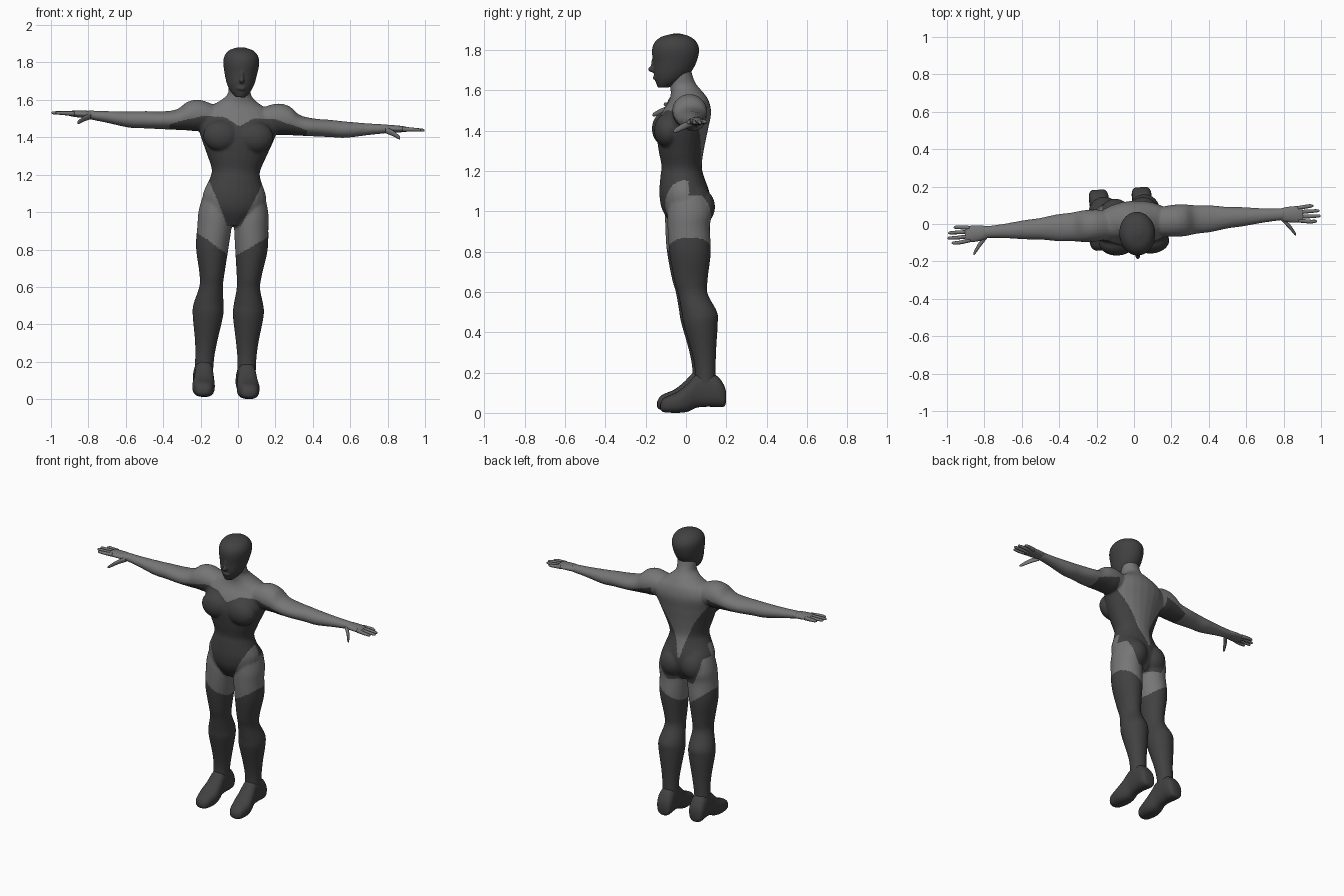
import bpy, bmesh
from math import sin, cos, pi, copysign
from mathutils import Matrix, Vector

cube = bpy.data.objects.get("Cube")
if cube:
    bpy.data.objects.remove(cube)

# Stance: the whole figure leans and turns slightly
POSE = (Matrix.Translation((-.07, 0, .006)) @ Matrix.Rotation(.06, 4, 'Z')
        @ Matrix.Rotation(.047, 4, 'Y'))


def make_material(name, value):
    mat = bpy.data.materials.new(name)
    mat.use_nodes = True
    colour = (value, value, value, 1)
    mat.diffuse_color = colour
    mat.node_tree.nodes["Principled BSDF"].inputs["Base Color"].default_value = colour
    return mat


LIGHT = make_material("light grey", .18)
DARK = make_material("dark grey", .053)


def smooth_rings(rings, steps=5):
    """Catmull-Rom interpolation between the given sections."""
    result = []
    last = len(rings) - 1
    for i in range(last):
        quad = [Vector(rings[min(max(i + k, 0), last)]) for k in (-1, 0, 1, 2)]
        a, b, c, d = quad
        for s in range(steps):
            t = s / steps
            result.append(b + (c - a) * t / 2
                          + (a - b * 2.5 + c * 2 - d / 2) * t ** 2
                          + ((b - c) * 1.5 + (d - a) / 2) * t ** 3)
    result.append(Vector(rings[-1]))
    return result


def loft(bm, rings, axis, side=1, sides=24, power=1):
    """Each ring: position on axis, centre, half width, low edge, high edge."""
    loops = []
    for t, centre, half, low, high in smooth_rings(rings):
        loop = []
        for k in range(sides):
            a = 2 * pi * k / sides
            ca, sa = (copysign(abs(f) ** power, f) for f in (cos(a), sin(a)))
            u = centre + half * ca
            v = (low + high) / 2 + (high - low) / 2 * sa
            x, y, z = {'X': (t, u, v), 'Y': (u, t, v), 'Z': (u, v, t)}[axis]
            loop.append(bm.verts.new((x * side, y, z)))
        loops.append(loop)
    for one, two in zip(loops, loops[1:]):
        for k in range(sides):
            n = (k + 1) % sides
            bm.faces.new((one[k], one[n], two[n], two[k]))
    bm.faces.new(loops[0])
    bm.faces.new(loops[-1])


def ball(bm, centre, size):
    matrix = Matrix.Translation(centre) @ Matrix.Diagonal((*size, 1))
    bmesh.ops.create_uvsphere(bm, u_segments=24, v_segments=16, radius=1, matrix=matrix)


def finish(name, bm, *materials):
    bmesh.ops.recalc_face_normals(bm, faces=bm.faces)
    mesh = bpy.data.meshes.new(name)
    bm.to_mesh(mesh)
    bm.free()
    obj = bpy.data.objects.new(name, mesh)
    bpy.context.collection.objects.link(obj)
    for mat in materials:
        mesh.materials.append(mat)
    mesh.shade_smooth()
    obj.matrix_world = POSE
    return obj


def fuse(obj, voxel, rounds):
    """Melt overlapping volumes into one skin."""
    bpy.context.view_layer.objects.active = obj
    remesh = obj.modifiers.new("fuse", 'REMESH')
    remesh.mode = 'VOXEL'
    remesh.voxel_size = voxel
    remesh.use_smooth_shade = True
    soften = obj.modifiers.new("soften", 'SMOOTH')
    soften.iterations = rounds
    for modifier in ("fuse", "soften"):
        bpy.ops.object.modifier_apply(modifier=modifier)
    obj.data.shade_smooth()


# Sections of the body
TORSO = [(.92, 0, .05, -.07, .07), (1, 0, .15, -.12, .11), (1.08, 0, .17, -.135, .115),
         (1.17, 0, .137, -.13, .085), (1.22, 0, .13, -.125, .075), (1.3, 0, .16, -.14, .085),
         (1.4, 0, .2, -.15, .105), (1.48, 0, .22, -.125, .12), (1.54, 0, .18, -.09, .11),
         (1.58, 0, .11, -.08, .085), (1.62, 0, .065, -.085, .05), (1.66, 0, .06, -.09, .03),
         (1.7, 0, .06, -.09, .02)]
LEG = [(.1, .115, .05, .04, .14), (.21, .113, .051, .037, .14), (.3, .11, .06, .02, .142),
       (.44, .108, .082, -.02, .15), (.5, .107, .08, -.03, .147), (.59, .1, .063, -.047, .1),
       (.66, .1, .067, -.067, .1), (.8, .105, .087, -.092, .115), (.92, .098, .092, -.1, .11),
       (1, .095, .091, -.1, .12), (1.1, .07, .088, -.09, .1), (1.16, .05, .06, -.05, .05)]
ARM = [(.1, 0, .07, 1.45, 1.55), (.2, 0, .085, 1.42, 1.585), (.27, 0, .085, 1.42, 1.575),
       (.33, 0, .077, 1.42, 1.53), (.41, 0, .072, 1.42, 1.515), (.5, 0, .058, 1.42, 1.512),
       (.58, 0, .052, 1.42, 1.507), (.7, 0, .038, 1.44, 1.503), (.81, 0, .031, 1.457, 1.502)]
FOOT = [(-.135, .122, .02, .015, .045), (-.115, .122, .045, .003, .075),
        (-.05, .12, .06, 0, .105), (0, .117, .056, .005, .145), (.045, .115, .05, .025, .19),
        (.1, .115, .051, .03, .2), (.15, .115, .053, .028, .18), (.18, .115, .045, .03, .14),
        (.19, .115, .03, .045, .11)]
PALM = [(.78, 0, .03, 1.46, 1.498), (.82, -.003, .04, 1.46, 1.5),
        (.87, -.005, .044, 1.463, 1.498), (.905, -.005, .04, 1.468, 1.494)]
THUMB = [(.79, -.02, .015, 1.455, 1.49), (.83, -.065, .016, 1.44, 1.47),
         (.855, -.1, .013, 1.427, 1.45), (.865, -.113, .006, 1.425, 1.44)]
HEAD = [(1.61, 0, .025, -.145, -.09), (1.64, 0, .053, -.156, -.03),
        (1.68, 0, .073, -.165, .015), (1.73, 0, .086, -.168, .045),
        (1.79, 0, .096, -.174, .06), (1.83, 0, .09, -.163, .05),
        (1.86, 0, .065, -.128, .018), (1.876, 0, .02, -.07, -.03)]


def is_dark(p):
    """Suit pattern: thigh boots, high-cut body piece, bare shoulders and back."""
    x, y, z = abs(p.x), p.y, p.z
    if z < 1.2:
        boot = z < .75 + .65 * x
        leg_line = min(1.16, .93 + 2.2 * (x - .04)) - 1.2 * max(0, y)
        if z < 1.08 or y < 0:
            return boot or z > max(leg_line, .92)
    if x > .2:
        return x < .37 and z < 1.5 - .3 * (x - .2)
    if y < .02:
        return z < 1.455 + .045 * min(1, x / .08)
    rise = z - 1.08
    return z < 1.5 and x > .01 + .12 * rise + 1.1 * rise ** 2


# Body: torso, limbs and main muscles fused into one skin
bm = bmesh.new()
loft(bm, TORSO, 'Z')
for side in (1, -1):
    loft(bm, LEG, 'Z', side)
    loft(bm, ARM, 'X', side)
    ball(bm, (side * .09, -.1, 1.4), (.098, .068, .085))
    ball(bm, (side * .075, .062, 1.02), (.08, .075, .09))
body = finish("body", bm, LIGHT, DARK)
fuse(body, .007, 6)
for face in body.data.polygons:
    face.material_index = int(is_dark(face.center))

# Head with nose and lips
bm = bmesh.new()
loft(bm, HEAD, 'Z', sides=32)
ball(bm, (0, -.17, 1.7), (.014, .024, .016))
ball(bm, (0, -.165, 1.722), (.009, .014, .035))
ball(bm, (0, -.157, 1.658), (.025, .012, .012))
fuse(finish("head", bm, DARK), .005, 4)

# Hands and feet
for side, label in ((1, "left"), (-1, "right")):
    bm = bmesh.new()
    loft(bm, PALM, 'X', side)
    loft(bm, THUMB, 'X', side, 12)
    for row, tip in enumerate((.98, 1, .995, .965)):
        y = -.038 + row * .022
        spread = y * 1.25
        loft(bm, [(.88, y, .011, 1.468, 1.494), (.94, spread, .01, 1.471, 1.491),
                  (tip - .01, spread, .008, 1.472, 1.488), (tip, spread, .003, 1.477, 1.483)],
             'X', side, 12)
    finish(label + "_hand", bm, LIGHT)

    bm = bmesh.new()
    loft(bm, FOOT, 'Y', side, power=.8)
    finish(label + "_boot_foot", bm, DARK)
